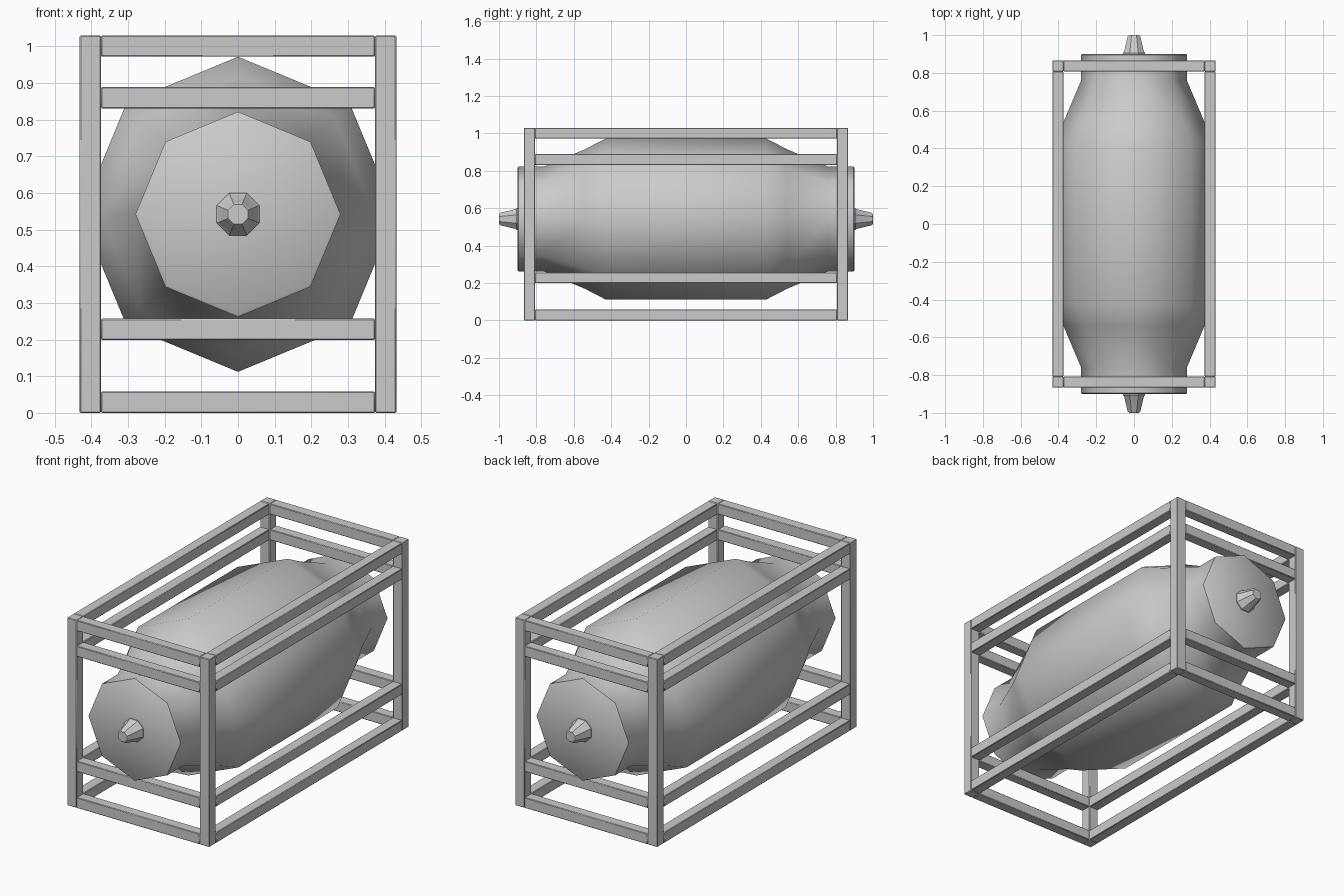
import bpy, math

if "Cube" in bpy.data.objects:
    bpy.data.objects.remove(bpy.data.objects["Cube"])

W, D, H, T = 0.432, 0.866, 1.03, 0.058   # frame half width, half depth, height, bar size
CZ = 0.542                               # tank axis height


def finish(ob, angle, bevel=0.0):
    if bevel:
        m = ob.modifiers.new("bevel", 'BEVEL')
        m.width, m.segments = bevel, 1
    bpy.ops.object.select_all(action='DESELECT')
    ob.select_set(True)
    bpy.context.view_layer.objects.active = ob
    bpy.ops.object.shade_smooth_by_angle(angle=math.radians(angle))


def bar(name, lo, hi):
    bpy.ops.mesh.primitive_cube_add(size=1, location=[(a + b) / 2 for a, b in zip(lo, hi)])
    ob = bpy.context.object
    ob.name = name
    ob.scale = [b - a for a, b in zip(lo, hi)]
    bpy.ops.object.transform_apply(location=False, rotation=False, scale=True)
    finish(ob, 30, 0.003)


def lathe(name, profile, turn, angle, sides=8):
    """Closed solid of revolution about the y axis; profile holds (y, radius)."""
    verts, faces = [], []
    for y, r in profile:
        for i in range(sides):
            a = turn + math.tau * i / sides
            verts.append((r * math.cos(a), y, CZ + r * math.sin(a)))
    for k in range(len(profile) - 1):
        for i in range(sides):
            j = (i + 1) % sides
            faces.append((k * sides + i, (k + 1) * sides + i, (k + 1) * sides + j, k * sides + j))
    n = (len(profile) - 1) * sides
    faces += [tuple(range(sides)), tuple(n + i for i in reversed(range(sides)))]
    me = bpy.data.meshes.new(name)
    me.from_pydata(verts, [], faces)
    ob = bpy.data.objects.new(name, me)
    bpy.context.collection.objects.link(ob)
    # consistent outward normals
    import bmesh
    bm = bmesh.new()
    bm.from_mesh(me)
    bmesh.ops.recalc_face_normals(bm, faces=bm.faces)
    bm.to_mesh(me)
    bm.free()
    finish(ob, angle)


# Corner posts
for sx in (-1, 1):
    for sy in (-1, 1):
        x, y = sx * (W - T / 2), sy * (D - T / 2)
        bar("corner_post", (x - T / 2, y - T / 2, 0), (x + T / 2, y + T / 2, H))

# Four rings of rails around the cage
for z in (0, 0.199, 0.831, H - T):
    for s in (-1, 1):
        x, y = s * (W - T / 2), s * (D - T / 2)
        bar("side_rail", (x - T / 2, -D + T, z), (x + T / 2, D - T, z + T))
        bar("end_rail", (-W + T, y - T / 2, z), (W - T, y + T / 2, z + T))

# Octagonal tank with tapered shoulders and flat, slightly chamfered end caps
half = [(0.43, 0.43), (0.54, 0.373), (0.76, 0.28), (0.896, 0.28), (0.901, 0.273)]
lathe("tank", [(-y, r) for y, r in reversed(half)] + half, 0, 48)

# Valve nozzles on both ends
for s in (-1, 1):
    lathe("valve_nozzle", [(s * y, r) for y, r in
          ((0.89, 0.063), (0.906, 0.063), (0.912, 0.057), (0.99, 0.037), (1.0, 0.029))],
          math.pi / 8, 30)
